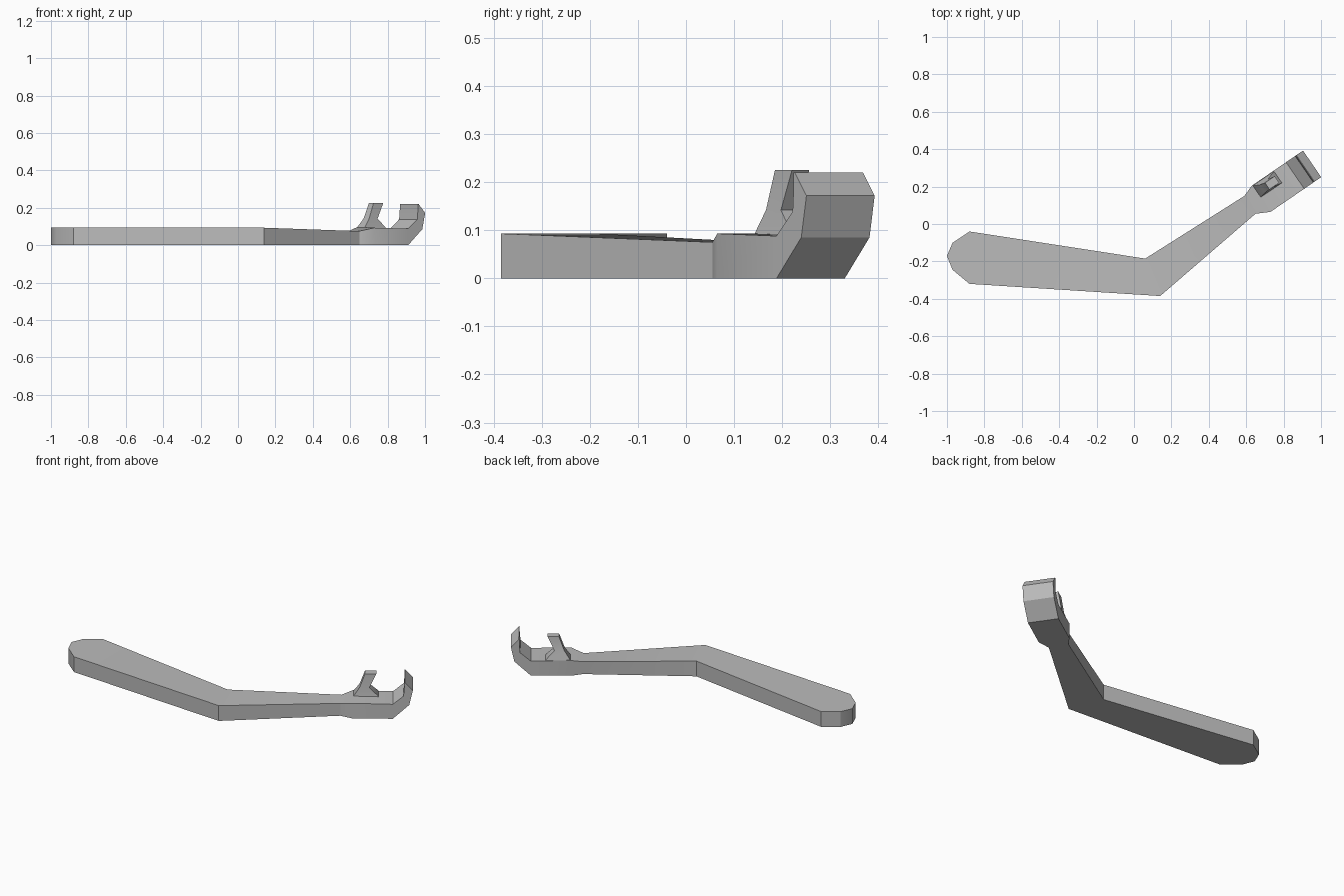
import bpy, bmesh, math
from mathutils import Vector

default = bpy.data.objects.get("Cube")
if default:
    bpy.data.objects.remove(default, do_unlink=True)

grey = bpy.data.materials.new("plain grey")
grey.use_nodes = True
grey.diffuse_color = (0.5, 0.5, 0.5, 1)
grey.node_tree.nodes["Principled BSDF"].inputs["Base Color"].default_value = (0.5, 0.5, 0.5, 1)


def loft(name, rings):
    """Skin a chain of four-cornered rings and cap both ends."""
    bm = bmesh.new()
    loops = [[bm.verts.new(p) for p in ring] for ring in rings]
    for a, b in zip(loops, loops[1:]):
        for i in range(4):
            j = (i + 1) % 4
            bm.faces.new((a[i], a[j], b[j], b[i]))
    bm.faces.new(loops[0])
    bm.faces.new(loops[-1])
    bmesh.ops.remove_doubles(bm, verts=bm.verts, dist=0.0005)
    bmesh.ops.recalc_face_normals(bm, faces=bm.faces)
    mesh = bpy.data.meshes.new(name)
    bm.to_mesh(mesh)
    bm.free()
    mesh.materials.append(grey)
    obj = bpy.data.objects.new(name, mesh)
    bpy.context.collection.objects.link(obj)
    bpy.ops.object.select_all(action="DESELECT")
    obj.select_set(True)
    bpy.context.view_layer.objects.active = obj
    bpy.ops.object.shade_smooth_by_angle(angle=math.radians(30))
    return obj


# Angled frame of the head: u along it, v across it
along = Vector((0.825, 0.565, 0))
across = Vector((-0.565, 0.825, 0))


def head_point(u, v, z):
    return Vector((0.68, 0.135, z)) + along * u + across * v


# Bent handle: back point, front point, top height
plan = [
    ((-1.0, -0.17), (-1.0, -0.171), 0.093),
    ((-0.97, -0.10), (-0.97, -0.245), 0.093),
    ((-0.88, -0.04), (-0.88, -0.32), 0.093),
    ((0.06, -0.185), (0.14, -0.385), 0.093),
    ((0.59, 0.15), (0.65, 0.055), 0.075),
    ((0.63, 0.205), (0.73, 0.065), 0.093),
]
rings = [[(*back, 0), (*front, 0), (*front, top), (*back, top)] for back, front, top in plan]

# Hooked jaw: outer and inner (u, z) of each section
jaw = [
    ((0.22, 0.0), (0.22, 0.088)),
    ((0.311, 0.085), (0.279, 0.138)),
    ((0.33, 0.172), (0.283, 0.19)),
    ((0.287, 0.22), (0.283, 0.22)),
]
half = 0.086
for (uo, zo), (ui, zi) in jaw:
    rings.append([head_point(uo, half, zo), head_point(uo, -half, zo),
                  head_point(ui, -half, zi), head_point(ui, half, zi)])
loft("handle_and_jaw", rings)

# Leaning post: u range, v range, height
post = [
    (0.0, 0.142, 0.006, 0.085, 0.08),
    (0.003, 0.138, 0.008, 0.082, 0.094),
    (0.035, 0.09, 0.014, 0.066, 0.142),
    (0.065, 0.128, 0.016, 0.059, 0.225),
]
loft("leaning_post", [[head_point(u0, v0, z), head_point(u1, v0, z),
                       head_point(u1, v1, z), head_point(u0, v1, z)]
                      for u0, u1, v0, v1, z in post])
